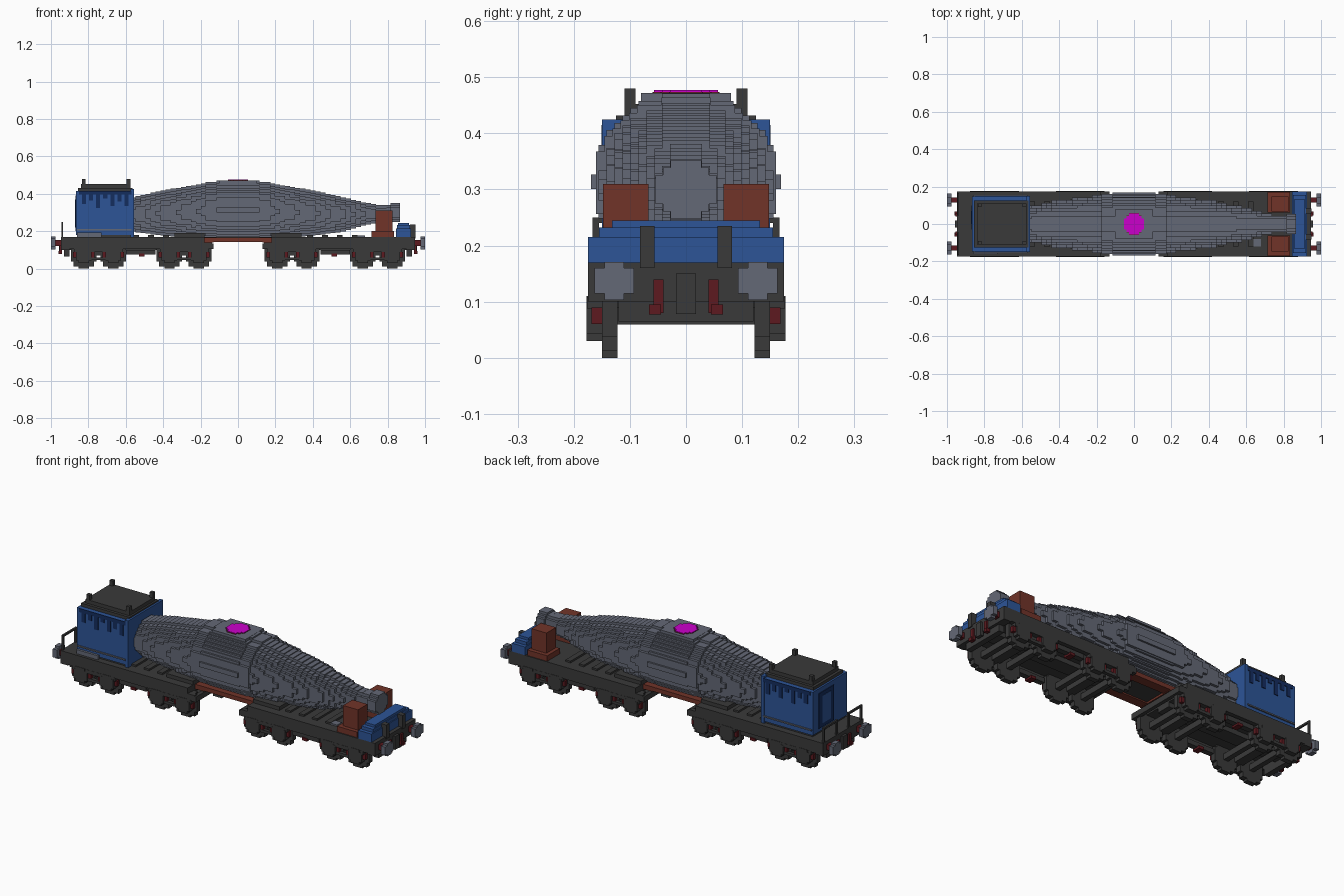
import bpy
import bmesh
import math
from mathutils import Vector

default_cube = bpy.data.objects.get("Cube")
if default_cube:
    bpy.data.objects.remove(default_cube, do_unlink=True)


def make_material(name, red, green, blue):
    material = bpy.data.materials.new(name)
    material.use_nodes = True
    colour = (red, green, blue, 1)
    material.diffuse_color = colour
    material.node_tree.nodes["Principled BSDF"].inputs["Base Color"].default_value = colour
    return material


steel = make_material("steel grey", .127, .14, .18)
iron = make_material("dark iron", .042, .042, .042)
blue = make_material("cab blue", .026, .09, .31)
navy = make_material("dark blue", .007, .026, .114)
rust = make_material("rust brown", .165, .034, .022)
red = make_material("dark red", .11, .01, .014)
molten = make_material("molten magenta", .6, 0, .6)

STEP = .0136


def finish(name, bm, material):
    bmesh.ops.recalc_face_normals(bm, faces=bm.faces)
    mesh = bpy.data.meshes.new(name)
    bm.to_mesh(mesh)
    bm.free()
    mesh.materials.append(material)
    part = bpy.data.objects.new(name, mesh)
    bpy.context.scene.collection.objects.link(part)
    return part


def mirrored(span, flip):
    """The span itself, and its mirror image if asked."""
    return [span, (-span[1], -span[0])] if flip else [span]


def add_box(bm, x, y, z):
    low, high = Vector((x[0], y[0], z[0])), Vector((x[1], y[1], z[1]))
    cube = bmesh.ops.create_cube(bm, size=1)
    for vert in cube["verts"]:
        vert.co = (low + high) / 2 + vert.co * (high - low)


def box(name, material, x, y, z, mirror=""):
    bm = bmesh.new()
    for xs in mirrored(x, "x" in mirror):
        for ys in mirrored(y, "y" in mirror):
            add_box(bm, xs, ys, z)
    return finish(name, bm, material)


def stepped_outline(radius, wide=1.0):
    """Staircase outline of a disc, as (u, v) points."""
    rows = max(1, round(radius / STEP))
    height = radius / rows
    quarter = []
    for row in range(rows):
        level = (row + .5) * height
        half = max(1, round(math.sqrt(radius ** 2 - level ** 2) / STEP)) * STEP * wide
        if quarter and abs(quarter[-1][0] - half) < STEP / 10:
            quarter[-1] = (half, (row + 1) * height)
        else:
            quarter += [(half, row * height), (half, (row + 1) * height)]
    quarter = quarter[1:] if len(quarter) > 2 else quarter
    upper = quarter + [(-u, v) for u, v in reversed(quarter)]
    return upper + [(-u, -v) for u, v in upper]


def add_disc(bm, axis, centre, radius, length, wide=1.0):
    """Extruded stepped disc, centred on a point, along the given axis."""
    outline = stepped_outline(radius, wide)
    rings = []
    for end in (-length / 2, length / 2):
        ring = []
        for u, v in outline:
            offset = {"x": (end, u, v), "y": (u, end, v), "z": (u, v, end)}[axis]
            ring.append(bm.verts.new(Vector(centre) + Vector(offset)))
        rings.append(ring)
        bm.faces.new(ring)
    count = len(outline)
    for i in range(count):
        j = (i + 1) % count
        bm.faces.new((rings[0][i], rings[0][j], rings[1][j], rings[1][i]))


def blend(table, x):
    """Linear lookup in a list of (x, value) pairs."""
    for (x0, a), (x1, b) in zip(table, table[1:]):
        if x <= x1:
            return a + (b - a) * max(0, x - x0) / (x1 - x0)
    return table[-1][1]


# Tapered vessel from stepped rings
radii = [(.17, .148), (.4, .121), (.55, .094), (.68, .06), (.76, .046)]
middles = [(.17, .308), (.55, .29), (.82, .295)]
bm = bmesh.new()
add_disc(bm, "x", (0, 0, .312), .152, .35, 1.07)
add_disc(bm, "x", (0, 0, .314), .157, .23, 1.04)
segments = 24
length = (.82 - .17) / segments
for i in range(segments):
    x = .17 + (i + .5) * length
    for side in (1, -1):
        centre = (side * x, 0, blend(middles, x))
        add_disc(bm, "x", centre, blend(radii, x), length, 1.04)
finish("vessel", bm, steel)
bm = bmesh.new()
add_disc(bm, "x", (.84, 0, .3), .052, .05)
finish("vessel_end_cap", bm, steel)

# Filling hatch
box("hatch_platform", steel, (-.1, .1), (-.08, .08), (.45, .472))
bm = bmesh.new()
add_disc(bm, "z", (0, 0, .468), .06, .012)
finish("hatch_rim", bm, red)
bm = bmesh.new()
add_disc(bm, "z", (0, 0, .474), .057, .006)
finish("molten_pool", bm, molten)

# Under-vessel bridge
box("bridge_rails", rust, (-.18, .18), (.06, .11), (.143, .166), "y")
box("bridge_plate", iron, (-.18, .18), (-.06, .06), (.15, .168))
box("bridge_ends", rust, (.13, .18), (-.11, .11), (.14, .16), "x")

# Decks and their frames, one at each end
box("deck", iron, (.18, .945), (-.175, .175), (.125, .17), "x")
box("deck_side_sill", iron, (.14, .9), (.15, .175), (.105, .14), "xy")
box("deck_inner_crossbar", iron, (.13, .15), (-.175, .175), (.105, .135), "x")
box("headstock", iron, (.9, .945), (-.175, .175), (.1, .17), "x")
box("headstock_apron", iron, (.9, .93), (-.12, .12), (.065, .1), "x")
box("centre_beam", iron, (.18, .9), (-.04, .04), (.1, .13), "x")
box("vessel_cradle", iron, (.18, .34), (-.13, .13), (.17, .19), "x")
for i in range(4):
    x = .37 + i * .08
    box("deck_plank", iron, (x, x + .03), (-.12, .12), (.17, .18), "x")

# Wheels, axles and bogies
wheels, axles, boxes, springs = (bmesh.new() for part in range(4))
for side in (1, -1):
    for x in (.21, .367, .667, .825):
        add_disc(axles, "y", (side * x, 0, .075), .016, .25)
        for hand in (1, -1):
            add_disc(wheels, "y", (side * x, hand * .136, .075), .075, .028)
            add_disc(boxes, "y", (side * x, hand * .162, .07), .04, .03)
            for shift in (-.05, .05):
                centre = side * x + shift
                ys = sorted((hand * .15, hand * .168))
                add_box(springs, (centre - .008, centre + .008), ys, (.06, .09))
finish("wheels", wheels, iron)
finish("axles", axles, iron)
finish("axle_boxes", boxes, iron)
finish("bogie_springs", springs, red)
for x in (.288, .746):
    box("bogie_side_frame", iron, (x - .13, x + .13), (.15, .176), (.088, .108), "xy")
    box("bogie_tie_bar", iron, (x - .11, x + .11), (.152, .17), (.045, .06), "xy")
    box("bogie_bolster", iron, (x - .025, x + .025), (-.15, .15), (.07, .125), "x")
box("brake_rigging", iron, (.44, .6), (.13, .16), (.075, .1), "xy")
box("brake_blocks", red, (.5, .53), (.12, .165), (.065, .08), "xy")

# Buffers and couplings at both ends
stems, plates = bmesh.new(), bmesh.new()
for side in (1, -1):
    for hand in (1, -1):
        add_disc(stems, "x", (side * .957, hand * .128, .137), .015, .04)
        add_disc(plates, "x", (side * .987, hand * .128, .137), .034, .025, 1.3)
finish("buffer_stems", stems, red)
finish("buffer_plates", plates, steel)
box("coupler", iron, (.94, .957), (-.018, .018), (.078, .15), "x")
box("brake_hose", red, (.94, .955), (.04, .058), (.08, .14), "xy")
box("hose_end", red, (.94, .96), (.045, .066), (.077, .095), "xy")

# Cab with roof
box("cab_body", blue, (-.865, -.555), (-.147, .147), (.18, .415))
box("cab_base", iron, (-.86, -.56), (-.14, .14), (.17, .18))
box("cab_end_wall", blue, (-.575, -.555), (-.15, .15), (.17, .425))
box("cab_roof_edge", iron, (-.855, -.565), (-.125, .125), (.415, .432))
box("cab_roof", iron, (-.84, -.575), (-.11, .11), (.432, .452))
for x in (-.825, -.585):
    box("roof_lug", iron, (x - .01, x + .01), (.09, .11), (.45, .48), "y")
box("cab_trim", navy, (-.85, -.57), (.147, .151), (.395, .415), "y")
for i, drop in enumerate((.05, .03, .07, .02, .06, .035, .06)):
    x = -.835 + i * .038
    box("cab_streak", navy, (x, x + .022), (.147, .151), (.395 - drop, .395), "y")
box("cab_door", navy, (-.869, -.865), (-.03, .1), (.2, .39))
box("cab_door_panel", blue, (-.871, -.868), (0, .07), (.22, .37))
box("cab_step", steel, (-.86, -.57), (.147, .154), (.205, .212), "y")
box("deck_spill", steel, (-.86, -.73), (-.16, -.147), (.17, .192))
box("deck_splash", steel, (.64, .68), (-.12, -.08), (.17, .178))

# Railing behind the cab
box("rail_post", iron, (-.945, -.935), (.155, .167), (.17, .25), "y")
box("rail_inner_post", iron, (-.945, -.935), (.045, .057), (.17, .25), "y")
box("rail_bar", iron, (-.945, -.935), (.045, .167), (.24, .25), "y")

# Saddle supports at the narrow end
box("saddle_base", rust, (.715, .835), (.062, .17), (.17, .2), "y")
box("saddle_post", rust, (.735, .825), (.067, .148), (.2, .31), "y")

# Equipment housing at the narrow end
box("housing_lower", blue, (.845, .925), (-.175, .175), (.17, .215))
box("housing_middle", blue, (.85, .92), (-.155, .155), (.215, .232))
box("housing_top", blue, (.855, .915), (-.132, .132), (.232, .245))
box("housing_bracket", iron, (.92, .95), (.056, .082), (.16, .235), "y")
